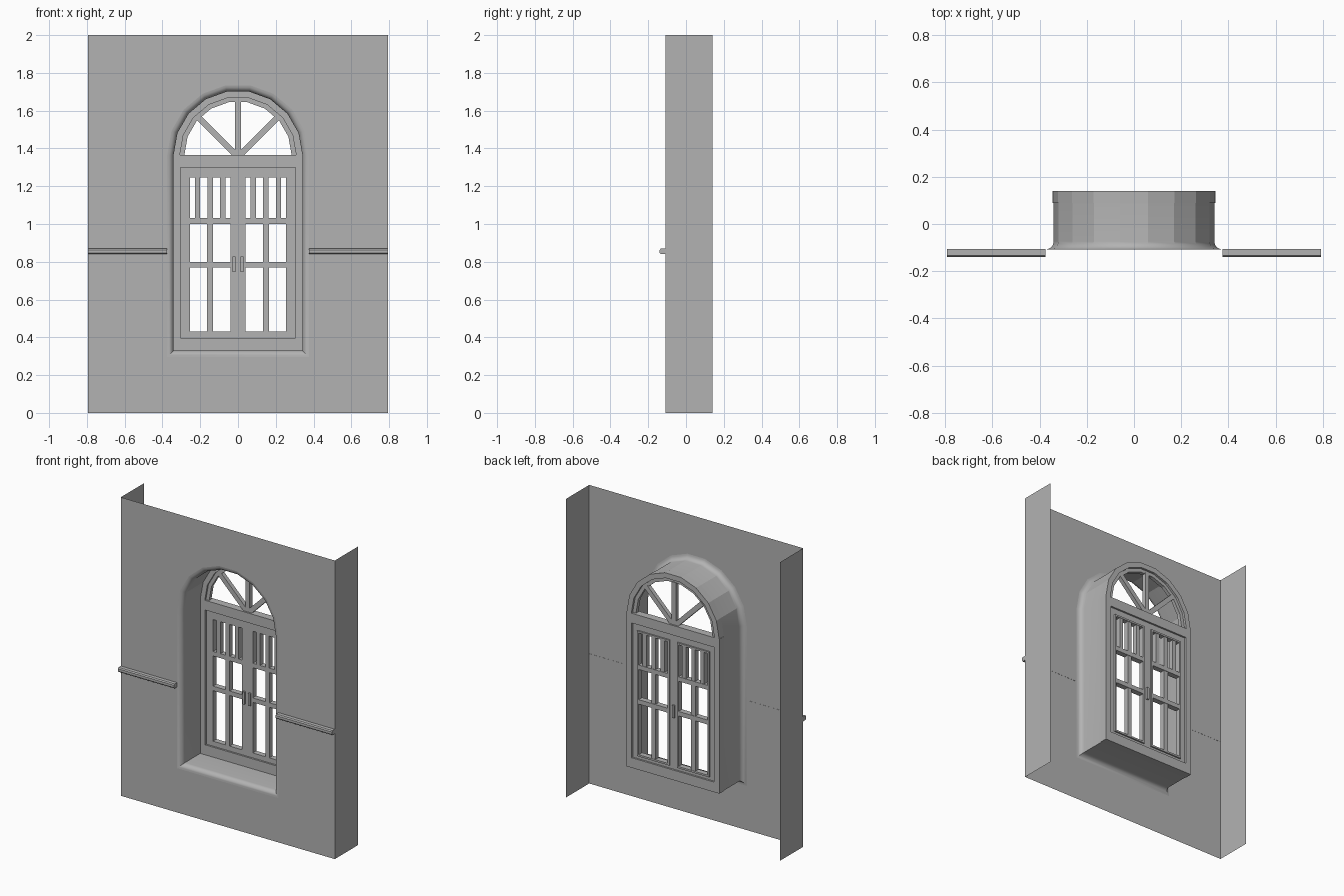
import bpy, bmesh
from math import sin, cos, pi, radians
from mathutils import Matrix, Vector

if "Cube" in bpy.data.objects:
    bpy.data.objects.remove(bpy.data.objects["Cube"])

SPRING, SILL, SEG = 1.365, 0.33, 9
FRONT, BACK, HALF_W = -0.108, 0.139, 0.793

grey = bpy.data.materials.new("dark_grey")
grey.diffuse_color = (0.45, 0.45, 0.45, 1)
grey.use_nodes = True
grey.node_tree.nodes["Principled BSDF"].inputs["Base Color"].default_value = grey.diffuse_color


def finish(bm, name):
    bmesh.ops.recalc_face_normals(bm, faces=bm.faces)
    me = bpy.data.meshes.new(name)
    bm.to_mesh(me)
    bm.free()
    me.materials.append(grey)
    ob = bpy.data.objects.new(name, me)
    bpy.context.collection.objects.link(ob)
    return ob


def add_box(bm, x, y, z, rot=None):
    size = Vector((x[1] - x[0], y[1] - y[0], z[1] - z[0]))
    mid = Vector((x[0] + x[1], y[0] + y[1], z[0] + z[1])) / 2
    m = Matrix.Translation(mid) @ Matrix.Diagonal((*size, 1))
    bmesh.ops.create_cube(bm, size=1, matrix=(rot @ m) if rot else m)


def mirror_boxes(name, boxes):
    bm = bmesh.new()
    for x, y, z in boxes:
        add_box(bm, x, y, z)
        add_box(bm, (-x[1], -x[0]), y, z)
    return finish(bm, name)


def arc(r, y):
    return [Vector((r * cos(pi * i / SEG), y, SPRING + r * sin(pi * i / SEG)))
            for i in range(SEG + 1)]


def opening(off, y):
    r = 0.341 + off
    return [Vector((r, y, SILL - off))] + arc(r, y) + [Vector((-r, y, SILL - off))]


def skin(bm, loops, close_profile=False, close_loop=True):
    rows = [[bm.verts.new(p) for p in lp] for lp in loops]
    n = len(rows[0])
    pairs = list(zip(rows, rows[1:])) + ([(rows[-1], rows[0])] if close_profile else [])
    for a, b in pairs:
        for i in range(n if close_loop else n - 1):
            j = (i + 1) % n
            bm.faces.new((a[i], a[j], b[j], b[i]))
    return rows


# Thin wall sheet with the arched hole
bm = bmesh.new()
FLARE = 0.034
rect = [Vector((sx * HALF_W, FRONT, z)) for sx, z in ((1, 0), (1, 2), (-1, 2), (-1, 0))]
edges = []
for pts in (rect, opening(FLARE, FRONT)):
    vs = [bm.verts.new(p) for p in pts]
    edges += [bm.edges.new((vs[i], vs[(i + 1) % len(vs)])) for i in range(len(vs))]
bmesh.ops.triangle_fill(bm, edges=edges, use_beauty=True, use_dissolve=False,
                        normal=(0, -1, 0))
# Side returns of the wall
for s in (-1, 1):
    bm.faces.new([bm.verts.new((s * HALF_W, y, z)) for y, z in
                  ((FRONT, 0), (BACK, 0), (BACK, 2), (FRONT, 2))])
bmesh.ops.remove_doubles(bm, verts=bm.verts, dist=1e-5)
finish(bm, "wall")

# Deep reveal with a rounded flare at the front edge
bm = bmesh.new()
loops = []
for k in range(6):
    a = k / 5 * pi / 2
    loops.append(opening(FLARE * (1 - sin(a)), FRONT + FLARE * (1 - cos(a))))
loops.append(opening(0, BACK - 0.002))
skin(bm, loops)
reveal = finish(bm, "window_reveal")
bpy.ops.object.select_all(action='DESELECT')
reveal.select_set(True)
bpy.context.view_layer.objects.active = reveal
bpy.ops.object.shade_smooth_by_angle(angle=radians(19))

# Stepped arch frame
bm = bmesh.new()
for ro, ri, y0, y1 in ((0.343, 0.308, 0.088, 0.139), (0.31, 0.284, 0.1, 0.124)):
    rows = skin(bm, [arc(ro, y0), arc(ro, y1), arc(ri, y1), arc(ri, y0)], True, False)
    bm.faces.new([r[0] for r in rows])
    bm.faces.new([r[-1] for r in rows])
finish(bm, "arch_frame")

# Fanlight spokes
bm = bmesh.new()
for ang in (-45, 0, 45):
    rot = Matrix.Translation((0, 0, SPRING - 0.01)) @ Matrix.Rotation(radians(ang), 4, 'Y')
    add_box(bm, (-0.016, 0.016), (0.1, 0.128), (0, 0.295), rot)
finish(bm, "fanlight_spokes")

# Rectangular main frame
FY = (0.088, 0.139)
bm = bmesh.new()
for x, z in (((-0.345, -0.305), (SILL, SPRING)), ((0.305, 0.345), (SILL, SPRING)),
             ((-0.305, 0.305), (SILL, 0.397)), ((-0.305, 0.305), (1.3, SPRING))):
    add_box(bm, x, FY, z)
finish(bm, "window_frame")

# Casement leaves: stiles and end rails
LY = (0.1, 0.127)
mirror_boxes("casement_leaf", [
    ((0.0, 0.04), LY, (0.397, 1.3)),
    ((0.255, 0.305), LY, (0.397, 1.3)),
    ((0.04, 0.255), LY, (0.397, 0.43)),
    ((0.04, 0.255), LY, (1.245, 1.3))])

# Raised pane surround on the inside of each leaf
SY = (0.127, 0.137)
mirror_boxes("pane_surround", [
    ((0.028, 0.04), SY, (0.418, 1.257)),
    ((0.255, 0.267), SY, (0.418, 1.257)),
    ((0.04, 0.255), SY, (0.418, 0.43)),
    ((0.04, 0.255), SY, (1.245, 1.257))])

# Horizontal glazing rails
mirror_boxes("glazing_rail", [((0.04, 0.255), (0.1, 0.137), (z, z + 0.03))
                              for z in (0.769, 1.001)])

# Vertical glazing bars: one below, three above
bars = [((0.132, 0.163), (0.1, 0.134), (0.43, 1.001))]
bars += [((x - 0.014, x + 0.014), (0.1, 0.134), (1.031, 1.245))
         for x in (0.08, 0.147, 0.214)]
mirror_boxes("glazing_bar", bars)

# Pull handles outside, one latch inside
mirror_boxes("handle", [((0.013, 0.028), (0.086, 0.1), (0.745, 0.828))])
bm = bmesh.new()
add_box(bm, (-0.008, 0.008), (0.127, 0.139), (0.745, 0.828))
finish(bm, "inside_latch")

# Dado rails either side of the opening, chamfered along the front
bm = bmesh.new()
profile = ((FRONT + 0.001, 0.84), (-0.133, 0.84), (-0.139, 0.847),
           (-0.139, 0.863), (-0.133, 0.87), (FRONT + 0.001, 0.87))
for s in (-1, 1):
    rows = skin(bm, [[Vector((s * x, y, z)) for y, z in profile] for x in (0.376, HALF_W)])
    for r in rows:
        bm.faces.new(r)
finish(bm, "wall_rail")
